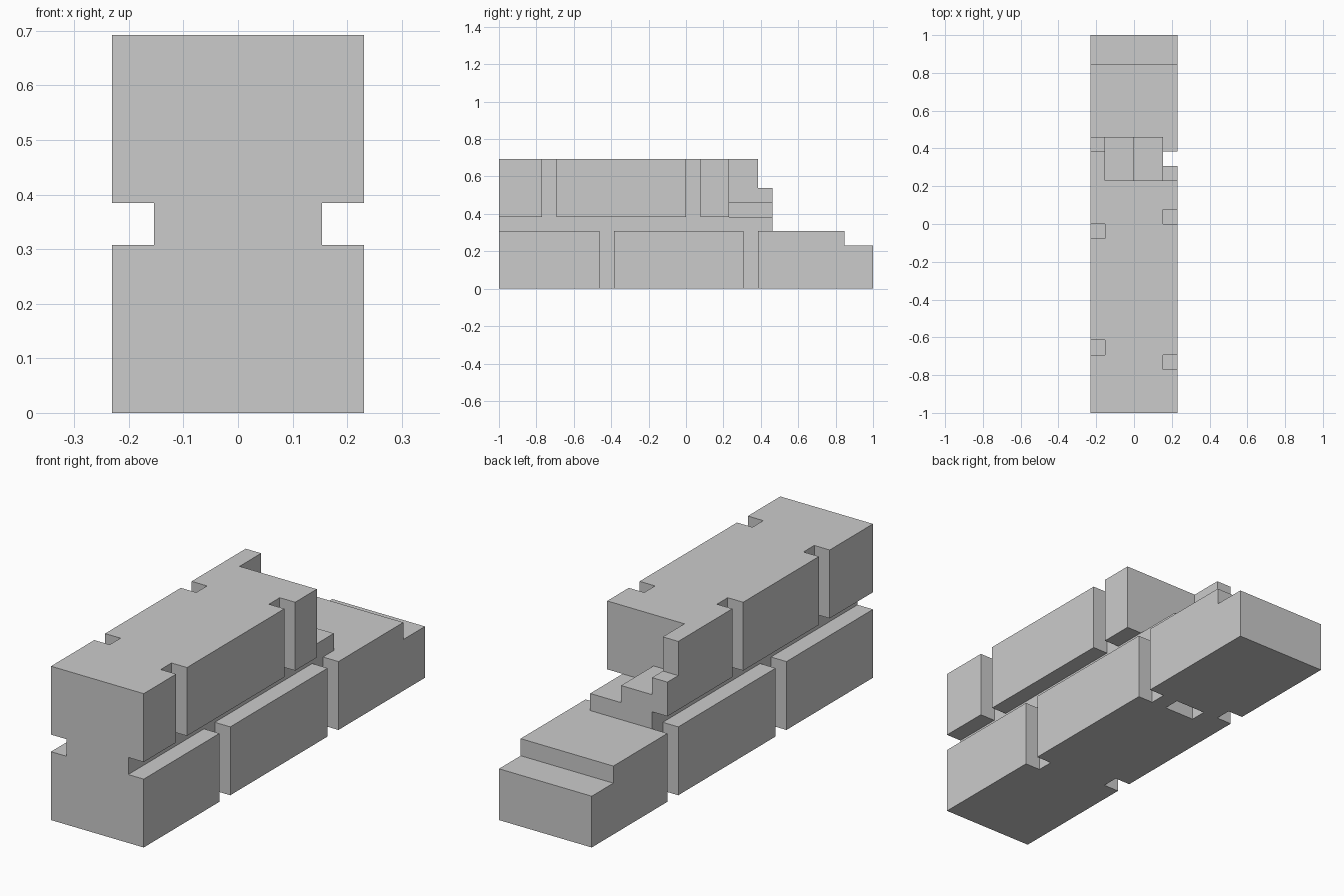
import bpy, bmesh

if "Cube" in bpy.data.objects:
    bpy.data.objects.remove(bpy.data.objects["Cube"])

U = 1 / 13  # one grid step; the model is 26 steps long


def prism(name, profile, x0, x1):
    """Extrude a (y, z) outline along x, measured in grid steps."""
    bm = bmesh.new()
    face = bm.faces.new([bm.verts.new((x0 * U, y * U, z * U)) for y, z in profile])
    ext = bmesh.ops.extrude_face_region(bm, geom=[face])
    verts = [v for v in ext["geom"] if isinstance(v, bmesh.types.BMVert)]
    bmesh.ops.translate(bm, verts=verts, vec=((x1 - x0) * U, 0, 0))
    bmesh.ops.recalc_face_normals(bm, faces=bm.faces)
    mesh = bpy.data.meshes.new(name)
    bm.to_mesh(mesh)
    bm.free()
    ob = bpy.data.objects.new(name, mesh)
    bpy.context.collection.objects.link(ob)
    return ob


def cut(body, x, y, z):
    """Carve a box out of the body."""
    outline = [(y[0], z[0]), (y[1], z[0]), (y[1], z[1]), (y[0], z[1])]
    cutter = prism("cutter", outline, *x)
    cutter.hide_render = True
    mod = body.modifiers.new("cut", 'BOOLEAN')
    mod.operation = 'DIFFERENCE'
    mod.solver = 'EXACT'
    mod.object = cutter
    bpy.context.view_layer.objects.active = body
    bpy.ops.object.modifier_apply(modifier=mod.name)
    bpy.data.objects.remove(cutter)


# Body with the stepped back end
body = prism("stepped_body", [(-13, 0), (13, 0), (13, 3), (11, 3), (11, 4),
                              (6, 4), (6, 7), (5, 7), (5, 9), (-13, 9)], -3, 3)

# Side channels, leaving the narrow neck
for x in ((2, 4), (-4, -2)):
    cut(body, x, (-14, 7), (4, 5))

# Descending stairs behind the upper block
cut(body, (-2, 4), (3, 7), (6, 10))
cut(body, (0, 4), (3, 7), (5, 7))

# Vertical slots: start positions for (right, left) sides
LOWER = ((-6, 4), (-5, 5))
UPPER = ((-10, 0), (-9, -1))
for x, low, up in zip(((2, 4), (-4, -2)), LOWER, UPPER):
    for y in low:
        cut(body, x, (y, y + 1), (-1, 4.5))
    for y in up:
        cut(body, x, (y, y + 1), (4.5, 10))

# Slot in the underside
cut(body, (-1, 1), (4, 5), (-1, 4))
